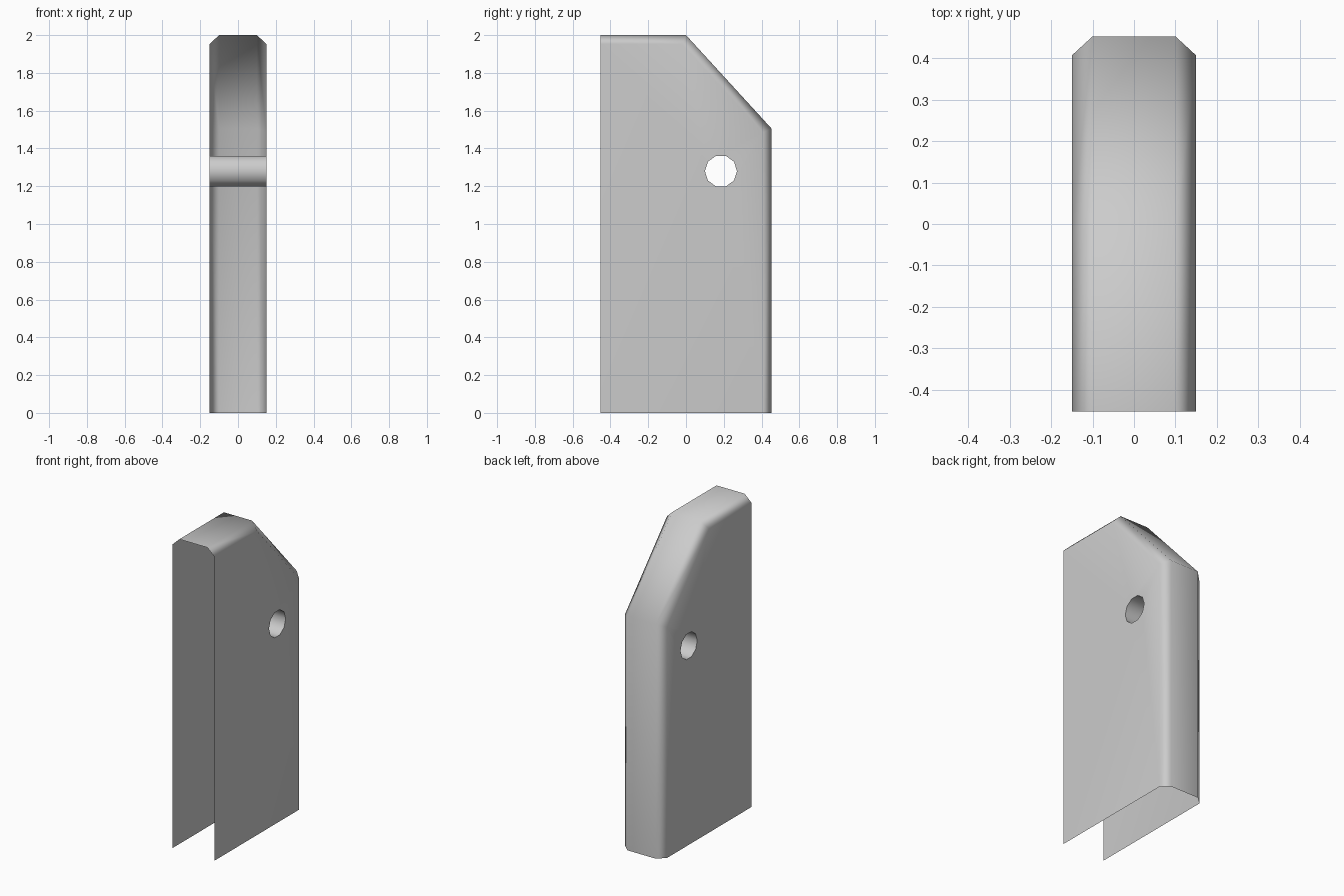
import bpy
import bmesh
import math

cube = bpy.data.objects.get("Cube")
if cube:
    bpy.data.objects.remove(cube)

# Single grey finish
grey = bpy.data.materials.new("plain_grey")
grey.use_nodes = True
colour = (0.6, 0.6, 0.6, 1)
grey.diffuse_color = colour
grey.node_tree.nodes["Principled BSDF"].inputs["Base Color"].default_value = colour

# Profiles in (y, z): the rim's crest, and the same line inset for the side sheets
FRONT, BACK = -0.453, 0.453
crest = [(FRONT, 2), (0, 2), (BACK, 1.505), (BACK, 0)]
shoulder = [(FRONT, 1.953), (-0.021, 1.953), (0.407, 1.484), (0.407, 0)]
HALF, CREST_HALF = 0.15, 0.1
HOLE_Y, HOLE_Z, HOLE_R, HOLE_SIDES = 0.185, 1.28, 0.085, 10

bm = bmesh.new()


def line(x, points):
    return [bm.verts.new((x, y, z)) for y, z in points]


def bridge(a, b, closed=False):
    n = len(a)
    for i in range(n if closed else n - 1):
        j = (i + 1) % n
        bm.faces.new((a[i], a[j], b[j], b[i]))


# Chamfered rim: side, crest, crest, side
rails = [line(-HALF, shoulder), line(-CREST_HALF, crest),
         line(CREST_HALF, crest), line(HALF, shoulder)]
for a, b in zip(rails, rails[1:]):
    bridge(a, b)

# Through-hole tube joining the two sheets
angles = [math.tau * i / HOLE_SIDES for i in range(HOLE_SIDES)]
circle = [(HOLE_Y + HOLE_R * math.cos(t), HOLE_Z + HOLE_R * math.sin(t)) for t in angles]
rings = [line(-HALF, circle), line(HALF, circle)]
bridge(*rings, closed=True)


def edge_loop(verts):
    edges = []
    for a, b in zip(verts, verts[1:] + verts[:1]):
        edges.append(bm.edges.get((a, b)) or bm.edges.new((a, b)))
    return edges


# Flat side sheets with the hole left open; front and underside stay open
for x, rail, ring in ((-HALF, rails[0], rings[0]), (HALF, rails[3], rings[1])):
    outline = rail + line(x, [(FRONT, 0)])
    bmesh.ops.triangle_fill(bm, use_beauty=True, use_dissolve=False, normal=(1, 0, 0),
                            edges=edge_loop(outline) + edge_loop(ring))

# Turn every face outward
bmesh.ops.recalc_face_normals(bm, faces=bm.faces)
bm.normal_update()
side = max(bm.faces, key=lambda f: f.calc_center_median().x)
if side.normal.x < 0:
    bmesh.ops.reverse_faces(bm, faces=bm.faces)

mesh = bpy.data.meshes.new("open_cover")
bm.to_mesh(mesh)
bm.free()
mesh.materials.append(grey)
cover = bpy.data.objects.new("open_cover", mesh)
bpy.context.collection.objects.link(cover)

# Soft rim, crisp hole edges, flat-looking sheets
bpy.ops.object.select_all(action="DESELECT")
cover.select_set(True)
bpy.context.view_layer.objects.active = cover
bpy.ops.object.shade_smooth_by_angle(angle=math.radians(60))
weighted = cover.modifiers.new("even_normals", "WEIGHTED_NORMAL")
weighted.keep_sharp = True
